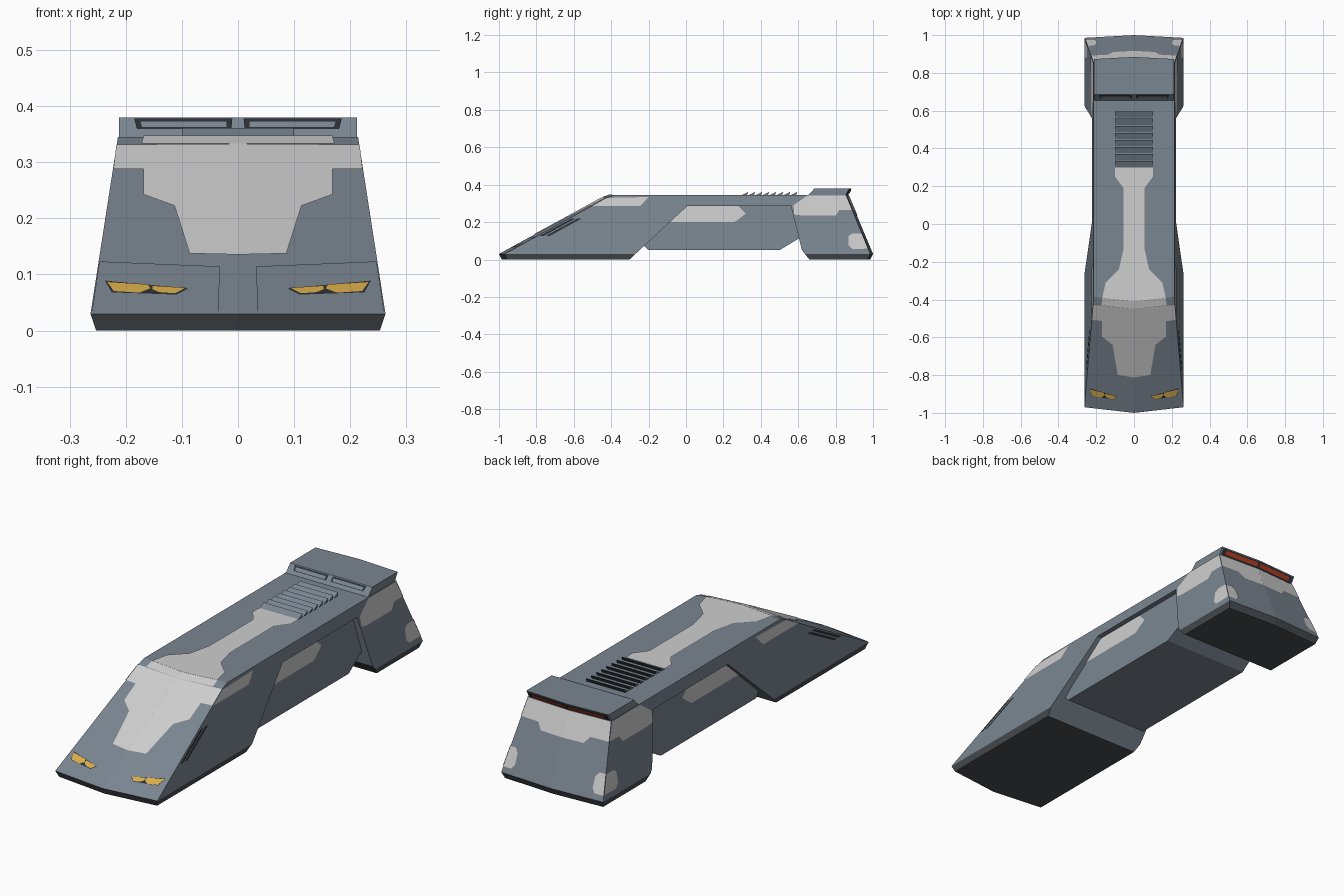
import bpy, bmesh
from itertools import combinations
from mathutils import Matrix, Vector

if "Cube" in bpy.data.objects:
    bpy.data.objects.remove(bpy.data.objects["Cube"])


def material(name, r, g, b):
    m = bpy.data.materials.new(name)
    m.diffuse_color = (r, g, b, 1)
    m.use_nodes = True
    m.node_tree.nodes["Principled BSDF"].inputs["Base Color"].default_value = m.diffuse_color
    return m


BODY = material("slate grey paint", 0.195, 0.238, 0.283)
LIGHT = material("light grey panels", 0.62, 0.62, 0.62)
TRIM = material("dark underside", 0.065, 0.075, 0.085)
VENT = material("black vents", 0.025, 0.03, 0.035)
AMBER = material("amber headlights", 0.70, 0.42, 0.07)
RED = material("red tail light", 0.50, 0.05, 0.015)


def finish(name, bm, mats):
    me = bpy.data.meshes.new(name)
    bm.to_mesh(me)
    bm.free()
    for m in mats:
        me.materials.append(m)
    ob = bpy.data.objects.new(name, me)
    bpy.context.collection.objects.link(ob)
    return ob


def both(a, b, c, d):
    """The same cutting plane on the left and right."""
    return [(a, b, c, d), (-a, b, c, d)]


def solid(name, planes, rule=None, second=TRIM):
    """Convex block bounded by half-spaces a*x + b*y + c*z <= d."""
    bm = bmesh.new()
    for trio in combinations(planes, 3):
        m = Matrix([p[:3] for p in trio])
        if abs(m.determinant()) < 1e-6:
            continue
        v = m.inverted() @ Vector([p[3] for p in trio])
        if all(Vector(p[:3]).dot(v) <= p[3] + 1e-5 for p in planes):
            bm.verts.new(v)
    bmesh.ops.remove_doubles(bm, verts=bm.verts[:], dist=0.0005)
    bmesh.ops.convex_hull(bm, input=bm.verts[:])
    bmesh.ops.dissolve_limit(bm, angle_limit=0.01, verts=bm.verts[:], edges=bm.edges[:])
    bmesh.ops.recalc_face_normals(bm, faces=bm.faces[:])
    for f in bm.faces:
        if rule and rule(f):
            f.material_index = 1
    return finish(name, bm, [BODY, second])


def plate(name, pts, place, out, mat, lift=0.003):
    """Thin painted panel lying on a body surface, mirrored left and right."""
    bm = bmesh.new()
    for s in (1, -1):
        f = bm.faces.new([bm.verts.new((s * x, y, z)) for x, y, z in (place(*p) for p in pts)])
        f.normal_update()
        if f.normal.dot(Vector((s * out[0], out[1], out[2]))) < 0:
            f.normal_flip()
            f.normal_update()
        n = f.normal.copy()
        for v in f.verts:
            v.co += n * lift
    finish(name, bm, [mat])


# Shared body planes
SIDE = both(1, 0, 0.155, 0.2675)
SKIRT = both(1, 0, -0.333, 0.253)
NOSE = both(0.114, -1, 1.835, 1.055)
NOSE_LIP = both(0.114, -1, -0.5, 0.985)
TAIL = both(0.055, 1, 0.42, 1.0126)
TAIL_LIP = both(0.055, 1, -0.5, 0.985)
FLOOR = [(0, 0, -1, 0)]


def top(z):
    return [(0, 0, 1, z)]


def low(f):
    return f.calc_center_median().z < 0.029


# Main volumes
solid("front_pod", SIDE + SKIRT + NOSE + NOSE_LIP + FLOOR + top(0.29)
      + [(0, 1, -1.08, -0.3024)], low)
solid("rear_pod", SIDE + SKIRT + TAIL + TAIL_LIP + FLOOR + top(0.29)
      + [(0, -1, -0.25, -0.6325), (0, -1, -0.8, -0.66)], low)
solid("middle_body", both(1, 0, 0.09, 0.225) + top(0.30)
      + [(0, 0, -1, -0.05), (0, -1, -1, 0.15), (0, 0.6, -1, 0.25), (0, 1, 0, 0.7)])
solid("roof_shell", SIDE + NOSE + TAIL + top(0.345) + both(0.114, -1, 2.67, 1.331)
      + [(0, 0, -1, -0.29)])
solid("rear_spoiler", both(1, 0, 0, 0.212) + both(0.055, 1, -0.57, 0.668) + top(0.38)
      + [(0, 0, -1, -0.343), (0, -1, 0.9, -0.3445)])

# Roof louvres, dark on their rear faces
for i in range(8):
    y = 0.30 + i * 0.0375
    solid(f"roof_louvre_{i + 1}", both(1, 0, 0, 0.1)
          + [(0, 0, -1, -0.344), (0, -0.5, 1, 0.345 - 0.5 * y), (0, 1, -0.4, y + 0.034 - 0.146)],
          lambda f: f.normal.y > 0.5, VENT)


# Surface mappings for plates
def nose(x, z):
    return x, -1.055 + 0.114 * x + 1.835 * z, z


def brow(x, z):
    return x, -1.331 + 0.114 * x + 2.67 * z, z


def side(y, z):
    return 0.2675 - 0.155 * z, y, z


def mid(y, z):
    return 0.225 - 0.09 * z, y, z


def roof(x, y):
    return x, y, 0.345


def tail(x, z):
    return x, 1.0126 - 0.055 * x - 0.42 * z, z


def wing_rear(x, z):
    return x, 0.668 - 0.055 * x + 0.57 * z, z


def wing_front(x, z):
    return x, 0.3445 + 0.9 * z, z


FRONT, BACK, OUT, UP = (0, -1, 0.5), (0, 1, 0), (1, 0, 0), (0, 0, 1)

# Windscreen and roof stripe
plate("windscreen", [(0, 0.133), (0.086, 0.135), (0.113, 0.22), (0.168, 0.24), (0.168, 0.285),
                     (0.222, 0.285), (0.2165, 0.329), (0, 0.3305)], nose, FRONT, LIGHT)
plate("windscreen_brow", [(0, 0.3305), (0.172, 0.3305), (0.168, 0.345), (0, 0.345)],
      brow, FRONT, LIGHT)
plate("roof_stripe", [(0, -0.41), (0.168, -0.391), (0.15, -0.31), (0.08, -0.24), (0.055, -0.13),
                      (0.055, 0.19), (0.1, 0.25), (0.1, 0.30), (0, 0.30)], roof, UP, LIGHT)
# Side windows and light panels
plate("front_side_window", [(-0.507, 0.285), (-0.428, 0.329), (-0.2, 0.334), (-0.245, 0.285)],
      side, OUT, LIGHT)
plate("middle_door_panel", [(-0.2, 0.10), (0.3, 0.10), (0.36, 0.19), (0.31, 0.285), (0, 0.285)],
      mid, OUT, BODY, 0.0015)
plate("middle_window", [(-0.12, 0.2), (0, 0.285), (0.28, 0.285), (0.32, 0.245), (0.26, 0.2)],
      mid, OUT, LIGHT)
plate("rear_side_panel", [(0.578, 0.24), (0.62, 0.235), (0.80, 0.235), (0.82, 0.265),
                          (0.888, 0.265), (0.855, 0.343), (0.65, 0.343), (0.575, 0.29)],
      side, OUT, LIGHT)
plate("rear_window", [(0, 0.235), (0.11, 0.235), (0.135, 0.265), (0.226, 0.265),
                      (0.214, 0.343), (0, 0.343)], tail, BACK, LIGHT)
# Rear corner lamps wrapping from side to tail
plate("corner_lamp_side", [(0.87, 0.125), (0.89, 0.14), (0.939, 0.14), (0.973, 0.058),
                           (0.89, 0.055), (0.87, 0.075)], side, OUT, LIGHT)
plate("corner_lamp_rear", [(0.2, 0.075), (0.215, 0.055), (0.258, 0.055), (0.245, 0.14),
                           (0.215, 0.14), (0.2, 0.12)], tail, BACK, LIGHT)
# Bonnet panel and headlights
plate("bonnet_panel", [(0.035, 0.034), (0.26, 0.034), (0.247, 0.122), (0.032, 0.113)],
      nose, FRONT, BODY, 0.0015)
plate("headlight_surround", [(0.088, 0.073), (0.11, 0.062), (0.225, 0.066), (0.237, 0.087)],
      nose, FRONT, VENT, 0.0025)
plate("outer_headlight", [(0.234, 0.084), (0.16, 0.079), (0.155, 0.072), (0.175, 0.064),
                          (0.222, 0.067)], nose, FRONT, AMBER, 0.004)
plate("inner_headlight", [(0.153, 0.077), (0.092, 0.073), (0.111, 0.063), (0.14, 0.065),
                          (0.153, 0.07)], nose, FRONT, AMBER, 0.004)
# Vents beside the windscreen
for i, dy in enumerate((0.012, 0.045)):
    plate(f"side_vent_{i + 1}", [(-0.797 + dy, 0.125), (-0.623 + dy, 0.22),
                                 (-0.601 + dy, 0.22), (-0.775 + dy, 0.125)], side, OUT, VENT)
# Spoiler air slots and tail light
plate("spoiler_slot", [(0.01, 0.377), (0.185, 0.377), (0.18, 0.358), (0.012, 0.358)],
      wing_front, FRONT, VENT, 0.002)
plate("spoiler_slot_blade", [(0.02, 0.371), (0.175, 0.371), (0.172, 0.36), (0.02, 0.36)],
      wing_front, FRONT, BODY, 0.004)
plate("tail_light_surround", [(0, 0.348), (0.205, 0.348), (0.205, 0.376), (0, 0.376)],
      wing_rear, BACK, VENT, 0.002)
plate("tail_light", [(0.006, 0.354), (0.185, 0.354), (0.185, 0.37), (0.006, 0.37)],
      wing_rear, BACK, RED, 0.004)
